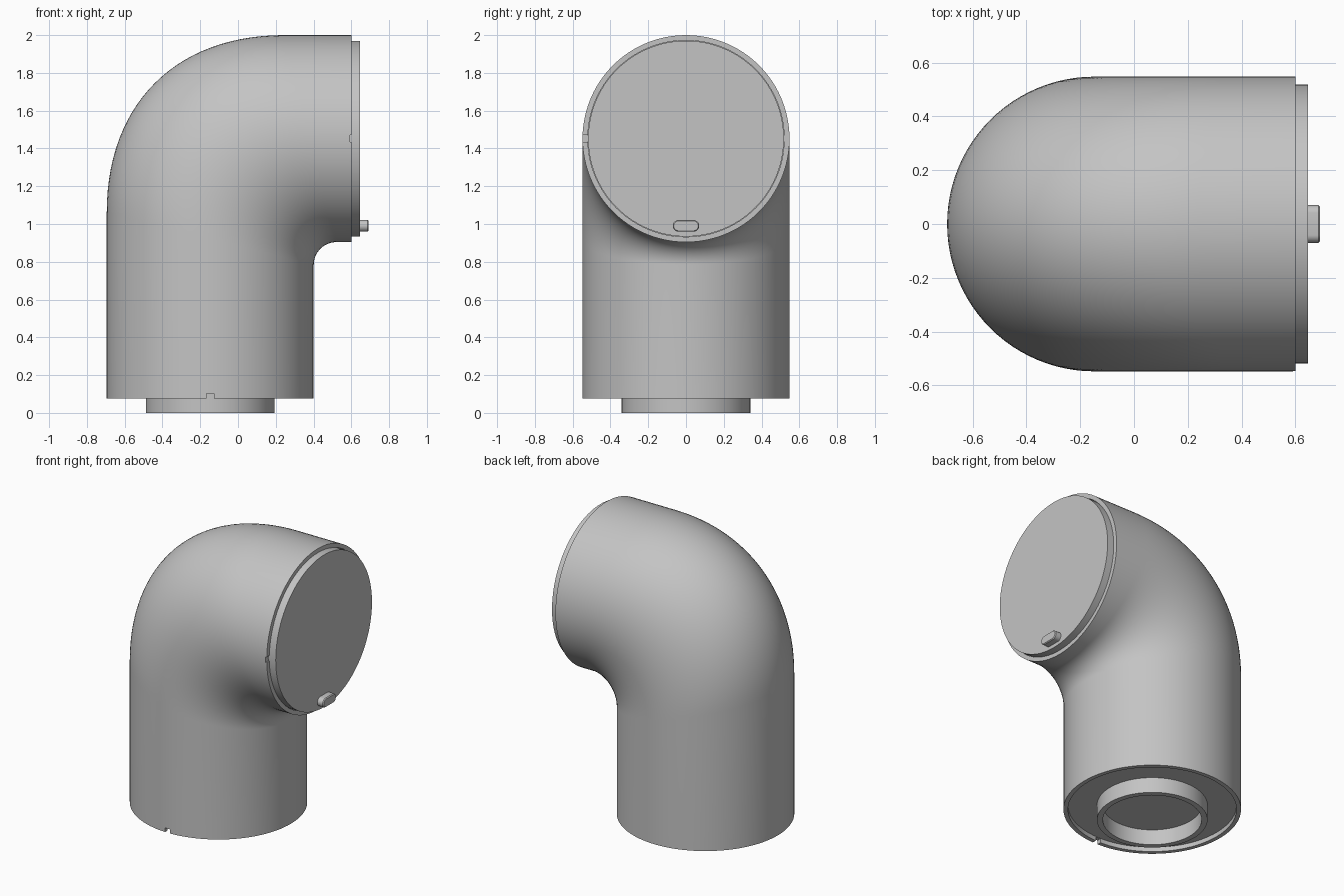
import bpy, bmesh, math
from mathutils import Vector

cube = bpy.data.objects.get("Cube")
if cube:
    bpy.data.objects.remove(cube, do_unlink=True)

SEG = 96            # sides around the pipe
R = 0.548           # pipe radius
LIP = 0.52          # inner radius of the thin end rims
XC, ZC = -0.147, 1.452   # axes of the lower and upper pipe
Z_END, X_END = 0.075, 0.60
DEPTH = 0.03        # recess depth inside both rims
ANGLES = [2 * math.pi * i / SEG for i in range(SEG)]

grey = bpy.data.materials.new("plain grey")
grey.use_nodes = True
colour = (0.55, 0.55, 0.55, 1)
grey.diffuse_color = colour
grey.node_tree.nodes["Principled BSDF"].inputs["Base Color"].default_value = colour


def finish(name, bm):
    bmesh.ops.recalc_face_normals(bm, faces=bm.faces)
    mesh = bpy.data.meshes.new(name)
    bm.to_mesh(mesh)
    bm.free()
    mesh.materials.append(grey)
    obj = bpy.data.objects.new(name, mesh)
    bpy.context.collection.objects.link(obj)
    return obj


def activate(obj):
    bpy.ops.object.select_all(action='DESELECT')
    obj.select_set(True)
    bpy.context.view_layer.objects.active = obj


def smooth(obj):
    activate(obj)
    bpy.ops.object.shade_smooth_by_angle(angle=math.radians(30))


def skin(name, rows, caps=True, closed=False):
    """Bridge successive rings of points, optionally capping the ends."""
    bm = bmesh.new()
    rings = [[bm.verts.new(p) for p in row] for row in rows]
    pairs = list(zip(rings, rings[1:]))
    if closed:
        pairs.append((rings[-1], rings[0]))
    for a, b in pairs:
        for i in range(len(a)):
            j = (i + 1) % len(a)
            bm.faces.new((a[i], a[j], b[j], b[i]))
    if caps:
        bm.faces.new(rings[0])
        bm.faces.new(rings[-1])
    return finish(name, bm)


def flat_ring(r, z):
    return [(XC + r * math.cos(a), r * math.sin(a), z) for a in ANGLES]


def upright_ring(r, x):
    return [(x, r * math.sin(a), ZC - r * math.cos(a)) for a in ANGLES]


def bend_ring(t):
    """Ring of the elbow: each wall line is rounded with its own radius."""
    ring = []
    for a in ANGLES:
        u = R * math.cos(a)
        w = (1 - math.cos(a)) / 2            # 0 inside the bend, 1 outside
        rad = 0.12 + 0.82 * w
        h = rad * (1 - (0.552 + 0.06 * w))   # handle distance from the corner
        corner = Vector((XC + u, R * math.sin(a), ZC - u))
        p0, p1 = corner - Vector((0, 0, rad)), corner - Vector((0, 0, h))
        p2, p3 = corner + Vector((h, 0, 0)), corner + Vector((rad, 0, 0))
        s = 1 - t
        ring.append(s**3 * p0 + 3 * s * s * t * p1 + 3 * s * t * t * p2 + t**3 * p3)
    return ring


def box(name, low, high):
    bm = bmesh.new()
    bmesh.ops.create_cube(bm, size=1)
    for v in bm.verts:
        v.co = [low[k] if v.co[k] < 0 else high[k] for k in range(3)]
    return finish(name, bm)


# Elbow pipe with a thin rim and recess at both ends
STEPS = 28
rows = [flat_ring(LIP, Z_END + DEPTH), flat_ring(LIP, Z_END), flat_ring(R, Z_END)]
rows += [bend_ring(k / STEPS) for k in range(STEPS + 1)]
rows += [upright_ring(R, X_END), upright_ring(LIP, X_END), upright_ring(LIP, X_END - DEPTH)]
elbow = skin("elbow_pipe", rows)

# Small alignment notches in both rims
notches = [((XC - 0.019, -0.57, 0.05), (XC + 0.019, -0.505, 0.103)),
           ((X_END - 0.008, -0.57, ZC - 0.019), (X_END + 0.02, -0.505, ZC + 0.019))]
for low, high in notches:
    cutter = box("notch_cutter", low, high)
    cutter.hide_render = True
    cut = elbow.modifiers.new("notch", 'BOOLEAN')
    cut.operation = 'DIFFERENCE'
    cut.solver = 'EXACT'
    cut.object = cutter
    activate(elbow)
    bpy.ops.object.modifier_apply(modifier=cut.name)
    bpy.data.objects.remove(cutter, do_unlink=True)
smooth(elbow)

# Hollow collar under the lower end
collar = skin("bottom_collar", [flat_ring(r, z) for r, z in
              ((0.305, 0.11), (0.305, 0), (0.341, 0), (0.341, 0.11))], caps=False, closed=True)
smooth(collar)

# Round lid plugged into the upper end
lid = skin("end_lid", [upright_ring(0.518, X_END - 0.035), upright_ring(0.518, 0.647)])
smooth(lid)


# Rounded peg low on the lid
def peg_ring(x, r):
    ring = []
    for i in range(32):
        a = 2 * math.pi * (i + 0.5) / 32
        side = math.copysign(0.039, math.cos(a))
        ring.append((x, side + r * math.cos(a), 0.99 + r * math.sin(a)))
    return ring


peg = skin("lid_peg", [peg_ring(0.63, 0.031), peg_ring(0.686, 0.031), peg_ring(0.692, 0.026)])
smooth(peg)
